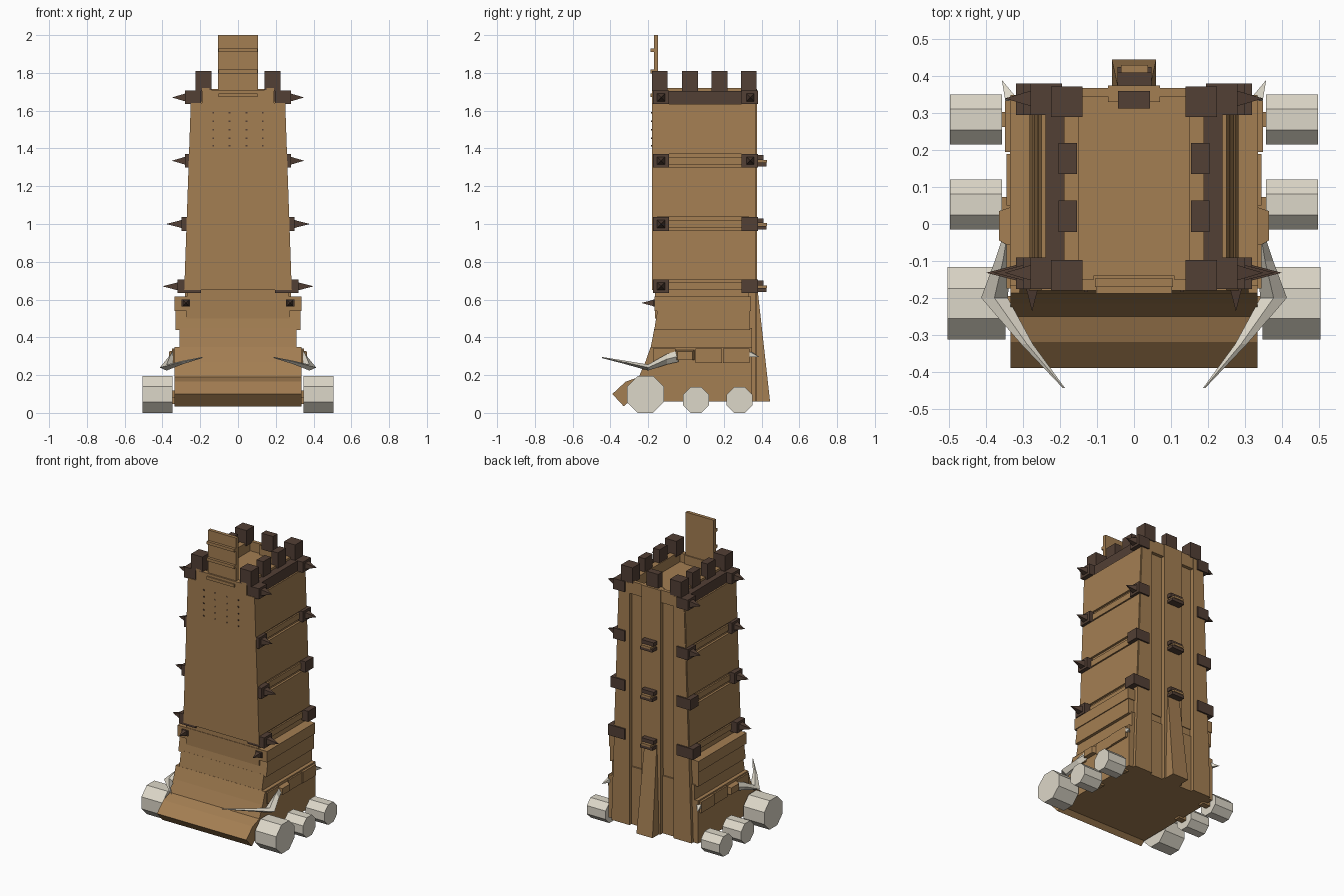
import bpy, bmesh, math
from mathutils import Vector

if "Cube" in bpy.data.objects:
    bpy.data.objects.remove(bpy.data.objects["Cube"])


def material(name, rgb):
    m = bpy.data.materials.new(name)
    m.diffuse_color = (*rgb, 1)
    m.use_nodes = True
    m.node_tree.nodes["Principled BSDF"].inputs["Base Color"].default_value = m.diffuse_color
    return m


WOOD = material("brown wood", (0.37, 0.21, 0.085))
DARK = material("dark timber", (0.085, 0.05, 0.035))
BONE = material("pale bone", (0.72, 0.68, 0.58))


def finish(name, bm, mat):
    bmesh.ops.recalc_face_normals(bm, faces=bm.faces)
    me = bpy.data.meshes.new(name)
    bm.to_mesh(me)
    bm.free()
    me.materials.append(mat)
    ob = bpy.data.objects.new(name, me)
    bpy.context.collection.objects.link(ob)
    return ob


def loft(name, rings, mat):
    """Skin matching rings of points, cap both ends."""
    bm = bmesh.new()
    rows = [[bm.verts.new(p) for p in r] for r in rings]
    n = len(rows[0])
    for a, b in zip(rows, rows[1:]):
        for i in range(n):
            j = (i + 1) % n
            bm.faces.new((a[i], a[j], b[j], b[i]))
    bm.faces.new(rows[0])
    bm.faces.new(rows[-1])
    return finish(name, bm, mat)


def rect(x0, x1, y0, y1, z):
    return [(x0, y0, z), (x1, y0, z), (x1, y1, z), (x0, y1, z)]


def box(name, x0, x1, y0, y1, z0, z1, mat=WOOD):
    return loft(name, [rect(x0, x1, y0, y1, z0), rect(x0, x1, y0, y1, z1)], mat)


def side_prism(name, profile, x0, x1, mat=WOOD):
    """Extrude a (y, z) outline along x."""
    return loft(name, [[(x, y, z) for y, z in profile] for x in (x0, x1)], mat)


def spike(name, base, tip, r, mat=DARK):
    """Four-sided pyramid."""
    base, tip = Vector(base), Vector(tip)
    q = (tip - base).to_track_quat('Z', 'Y')
    bm = bmesh.new()
    ring = [bm.verts.new(base + q @ Vector(c)) for c in
            ((r, r, 0), (-r, r, 0), (-r, -r, 0), (r, -r, 0))]
    top = bm.verts.new(tip)
    bm.faces.new(ring)
    for i in range(4):
        bm.faces.new((ring[i], ring[(i + 1) % 4], top))
    return finish(name, bm, mat)


def half(z):
    """Half width of the tapering tower at height z."""
    return 0.25 + (1.64 - z) * 0.035


SIDES = ((-1, "left"), (1, "right"))
ROWS = (0.67, 1.0, 1.335, 1.67)

# Tower core and front panel
core = [rect(-half(z) + .015, half(z) - .015, -0.165, 0.345, z) for z in (0.5, 1.64)]
loft("tower_core", core, WOOD)
loft("front_panel", [rect(-half(z), half(z), -0.18, -0.15, z) for z in (0.65, 1.64)], WOOD)
for x in (-0.13, -0.045, 0.045, 0.13):
    for z in (1.415, 1.455, 1.5, 1.545, 1.59):
        box("front_nail", x - .004, x + .004, -0.184, -0.178, z - .004, z + .004, DARK)

# Roof floor and parapet
box("roof_floor", -0.225, 0.225, -0.165, 0.345, 1.62, 1.65)
box("front_parapet", -0.185, 0.185, -0.18, -0.15, 1.63, 1.71)
box("back_parapet", -0.2, 0.2, 0.345, 0.368, 1.63, 1.715)

# Raised bridge with battens
box("bridge_board", -0.105, 0.105, -0.17, -0.147, 1.67, 2.0)
for z in (1.682, 1.808, 1.92):
    box("bridge_batten", -0.103, 0.103, -0.188, -0.165, z - .01, z + .01)
box("bridge_hinge", -0.11, 0.11, -0.16, -0.14, 1.65, 1.71)

# Centre back merlon, back plank and buttress
box("back_merlon", -0.043, 0.043, 0.313, 0.36, 1.70, 1.81, DARK)
box("back_plank", -0.07, 0.07, 0.33, 0.375, 0.06, 1.715)
loft("back_buttress", [rect(-.06, .06, .33, .445, .06), rect(-.045, .045, .33, .376, .68)], WOOD)
for z in (0.67, 1.0, 1.335):
    box("back_rung_bracket", -0.045, 0.048, 0.37, 0.425, z - .03, z - .01, DARK)
    box("back_rung_step", -0.045, 0.048, 0.37, 0.41, z + .005, z + .03, DARK)
    box("back_rung_core", -0.035, 0.038, 0.37, 0.43, z - .01, z + .005)

# Base: curved armour front profile with a ram nose
lower = [(0.35, 0.06), (0.35, 0.35), (-0.187, 0.35), (-0.215, 0.27), (-0.25, 0.19),
         (-0.32, 0.165), (-0.39, 0.10), (-0.33, 0.035), (-0.30, 0.06)]
side_prism("base_lower", lower, -0.335, 0.335)
side_prism("base_waist", [(0.35, 0.34), (0.35, 0.45), (-0.167, 0.45), (-0.188, 0.34)], -0.31, 0.31)
side_prism("base_upper", [(0.34, 0.44), (0.34, 0.54), (-0.152, 0.54), (-0.168, 0.44)], -0.33, 0.33)
box("base_top_plank", -0.336, 0.336, -0.168, 0.345, 0.54, 0.615)

for s, side in SIDES:
    def sbox(name, x0, x1, *rest):
        return box(f"{side}_{name}", *sorted((s * x0, s * x1)), *rest)

    # Side boards and rails between the corner blocks
    for z0, z1 in ((0.705, 0.965), (1.04, 1.30), (1.37, 1.635)):
        loft(f"{side}_wall_board", [rect(s * .2, s * half(z), -0.178, 0.365, z) for z in (z0, z1)], WOOD)
    for z in ROWS[:3]:
        w = half(z) - .006
        sbox("wall_rail", 0.2, w, -0.17, 0.36, z - .02, z + .02)
    sbox("top_beam", 0.185, 0.24, -0.15, 0.35, 1.635, 1.705, DARK)
    sbox("parapet_wall", 0.15, 0.19, -0.18, 0.365, 1.63, 1.72)

    # Corner blocks and their spikes
    for i, z in enumerate(ROWS):
        out = (0.32, 0.30, 0.28, 0.28)[i]
        tip = (0.40, 0.38, 0.35, 0.35)[i]
        for y, end in ((-0.132, "front"), (0.34, "back")):
            y0 = -0.176 if end == "front" else 0.295
            sbox(f"{end}_corner_block", 0.195, out, y0, y0 + .085, z - .036, z + .036, DARK)
            if end == "front" or i > 1:
                spike(f"{side}_{end}_spike", (s * (out - .005), y, z),
                      (s * tip, y, z), 0.022)

    # Merlons
    for y0 in (-0.18, 0.29):
        sbox("corner_merlon", 0.14, 0.225, y0, y0 + .083, 1.705, 1.81, DARK)
    for y0 in (-0.022, 0.135):
        sbox("side_merlon", 0.155, 0.204, y0, y0 + .085, 1.70, 1.81, DARK)

    # Back corner post running to the ground
    loft(f"{side}_back_post", [rect(s * .165, s * (half(z) - .005), 0.33, 0.37, z)
                               for z in (0.06, 1.7)], WOOD)

    # Base side rail made of uneven boards
    for y0, y1, x in ((-0.175, -0.055, .345), (0.05, 0.19, .345), (0.195, 0.335, .35)):
        sbox("base_rail_board", 0.3, x, y0, y1, 0.265, 0.34)
    loft(f"{side}_rail_boss", [[(s * .32, -.07, z) for z in (.28, .335)] + [(s * .32, .05, z) for z in (.335, .28)],
                               [(s * .365, -.045, z) for z in (.28, .325)] + [(s * .365, .035, z) for z in (.325, .28)]], WOOD)

    # Front plate with spike
    sbox("plate", 0.253, 0.3, -0.176, -0.16, 0.563, 0.6, DARK)
    spike(f"{side}_plate_spike", (s * .276, -.175, .582), (s * .276, -.237, .582), .016)

    # Curved tusk and small rear horn
    tusk = []
    for x, y, z, w, h in ((.345, -.04, .30, .012, .03), (.355, -.10, .285, .022, .028),
                          (.378, -.20, .24, .036, .016), (.29, -.325, .268, .016, .009),
                          (.19, -.444, .293, .003, .003)):
        tusk.append([(s * (x + w), y, z), (s * x, y, z + h), (s * (x - w), y, z), (s * x, y, z - h)])
    loft(f"{side}_tusk", tusk, BONE)
    spike(f"{side}_rear_horn", (s * .335, .34, .31), (s * .358, .39, .295), .014, BONE)

    # Eight-sided wheels with axles
    for y, apothem, x0, x1 in ((-0.215, .098, .348, .505), (0.053, .068, .357, .498), (0.283, .068, .357, .498)):
        r = apothem / math.cos(math.pi / 8)
        ring = [(y + r * math.cos((k + .5) * math.pi / 4), apothem + r * math.sin((k + .5) * math.pi / 4))
                for k in range(8)]
        side_prism(f"{side}_wheel", ring, s * x0, s * x1, BONE)
        sbox("axle", 0.3, x0 + .01, y - .02, y + .02, apothem - .02, apothem + .02, WOOD)
